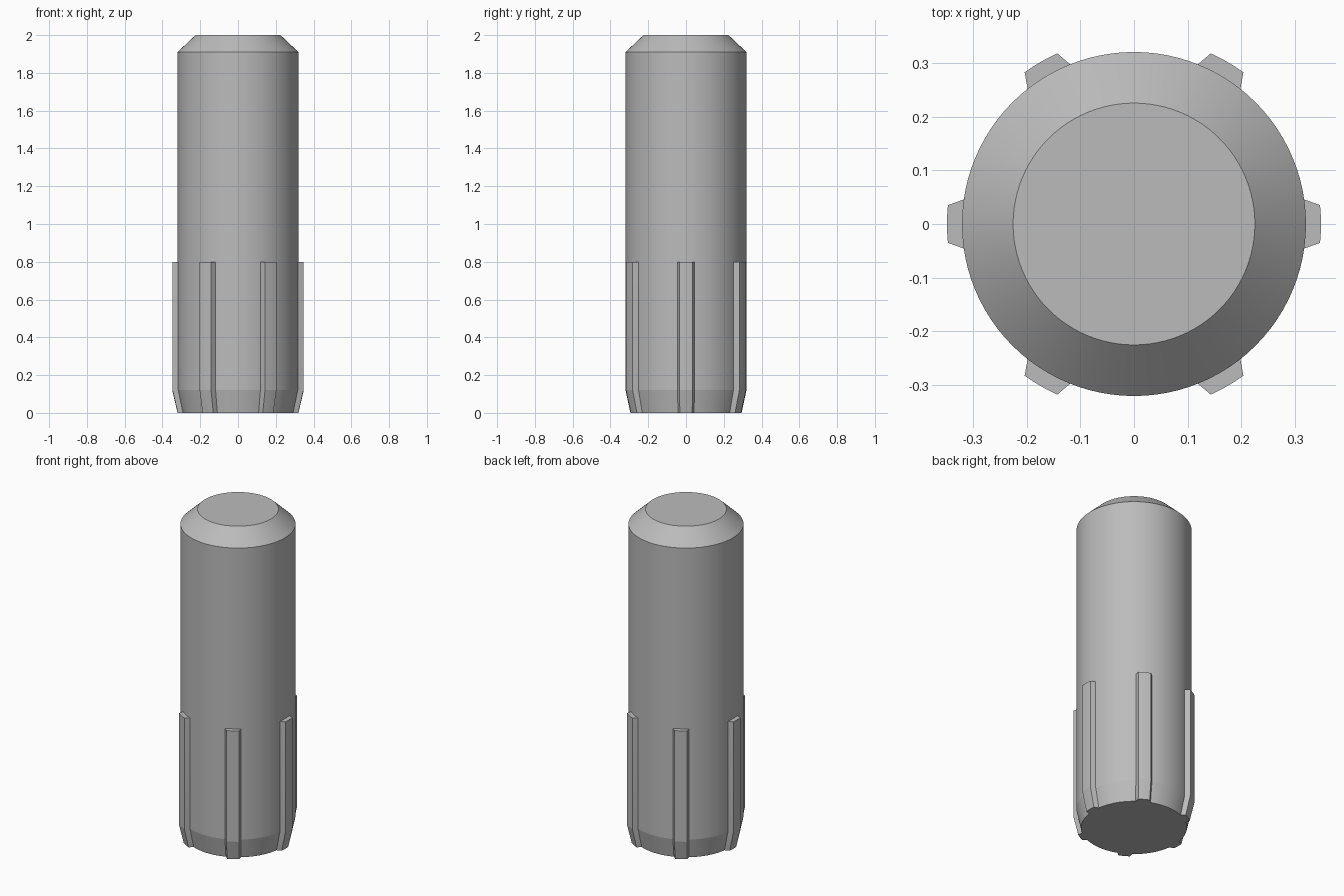
import bpy
import bmesh
from math import sin, cos, pi, radians

cube = bpy.data.objects.get("Cube")
if cube:
    bpy.data.objects.remove(cube)

grey = bpy.data.materials.new("plain grey")
grey.use_nodes = True
colour = (0.5, 0.5, 0.5, 1)
grey.diffuse_color = colour
grey.node_tree.nodes["Principled BSDF"].inputs["Base Color"].default_value = colour

RADIUS, RIB_RADIUS = 0.32, 0.348
TAPER, TAPER_TOP = 0.92, 0.12
RIB_TOP, SHOULDER, HEIGHT = 0.8, 1.91, 2.0


def loft(name, section, levels):
    """Stack scaled copies of a cross-section and cap both ends."""
    bm = bmesh.new()
    rings = [[bm.verts.new((x * s, y * s, z)) for x, y in section] for z, s in levels]
    n = len(section)
    for low, high in zip(rings, rings[1:]):
        for i in range(n):
            j = (i + 1) % n
            bm.faces.new((low[i], low[j], high[j], high[i]))
    bm.faces.new(rings[0][::-1])
    bm.faces.new(rings[-1])
    bmesh.ops.recalc_face_normals(bm, faces=bm.faces)
    mesh = bpy.data.meshes.new(name)
    bm.to_mesh(mesh)
    bm.free()
    mesh.materials.append(grey)
    obj = bpy.data.objects.new(name, mesh)
    bpy.context.collection.objects.link(obj)
    bpy.ops.object.select_all(action="DESELECT")
    obj.select_set(True)
    bpy.context.view_layer.objects.active = obj
    bpy.ops.object.shade_smooth_by_angle(angle=radians(10))
    return obj


def arc(radius, start, end, steps):
    angles = [start + (end - start) * i / steps for i in range(steps + 1)]
    return [(radius * cos(a), radius * sin(a)) for a in angles]


# Round pin with a tapered foot and a chamfered top
circle = arc(RADIUS, 0, 2 * pi, 96)[:-1]
loft("pin_body", circle, [(0, TAPER), (TAPER_TOP, 1), (SHOULDER, 1), (HEIGHT, 0.703)])

# Six grip ribs with sloping flanks, following the foot taper
outer, inner = 0.101, 0.15
for k in range(6):
    mid = k * pi / 3
    section = (arc(RIB_RADIUS, mid - outer, mid + outer, 4)
               + arc(RADIUS - 0.004, mid + inner, mid - inner, 4))
    loft(f"grip_rib_{k + 1}", section, [(0, TAPER), (TAPER_TOP, 1), (RIB_TOP, 1)])
